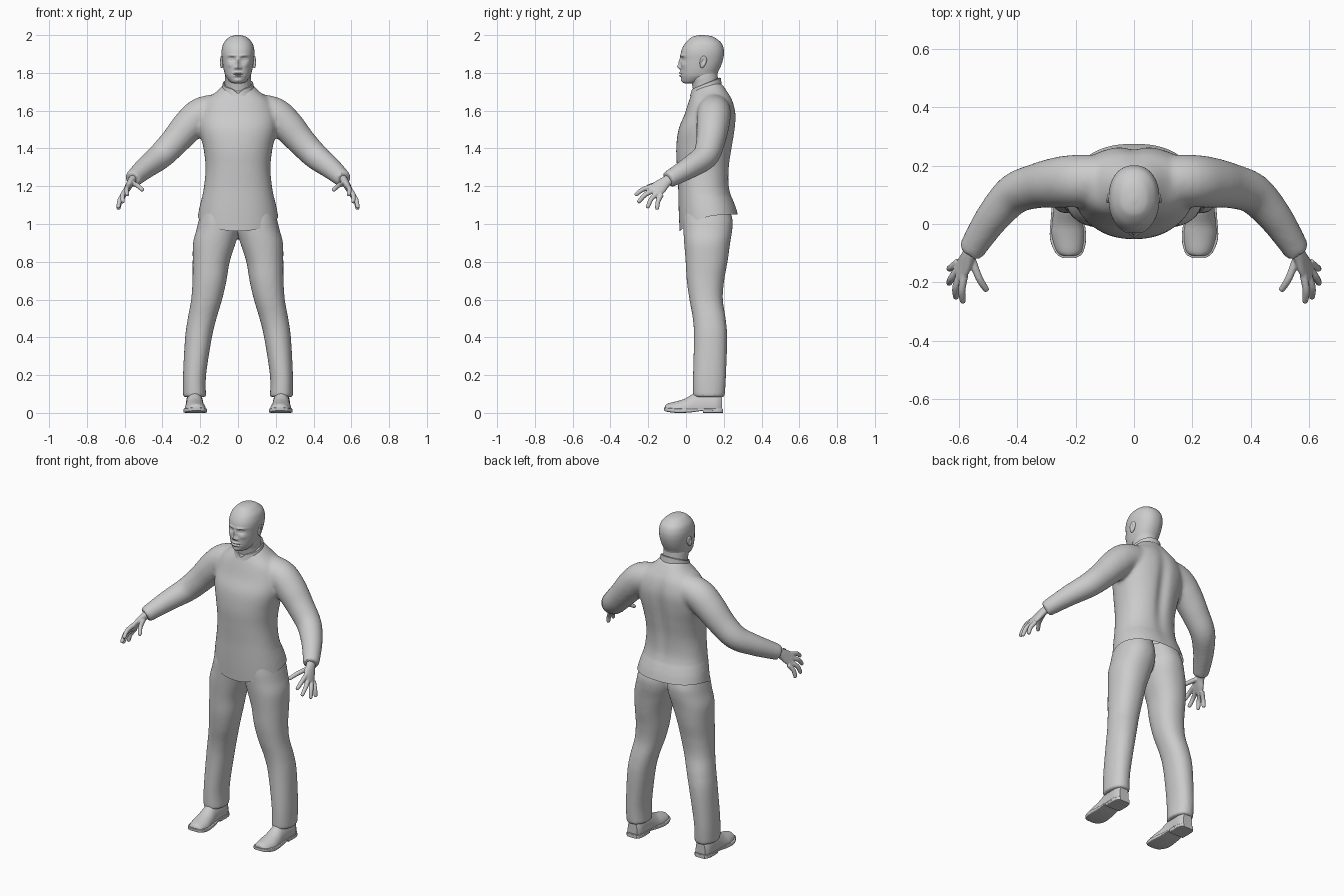
import bpy, bmesh, math
from mathutils import Vector, Matrix

if "Cube" in bpy.data.objects:
    bpy.data.objects.remove(bpy.data.objects["Cube"])

grey = bpy.data.materials.new("light grey")
grey.use_nodes = True
grey.diffuse_color = (0.6, 0.6, 0.6, 1)
grey.node_tree.nodes["Principled BSDF"].inputs["Base Color"].default_value = (0.6, 0.6, 0.6, 1)
parts = []


def spline(rows, steps):
    """Catmull-Rom interpolation through rows of equal length."""
    out = []
    for i in range(len(rows) - 1):
        p = [rows[max(i - 1, 0)], rows[i], rows[i + 1], rows[min(i + 2, len(rows) - 1)]]
        for k in range(steps):
            t = k / steps
            out.append([b + t / 2 * (c - a + t * (2 * a - 5 * b + 4 * c - d + t * (3 * (b - c) + d - a)))
                        for a, b, c, d in zip(*p)])
    return out + [list(rows[-1])]


def loft(bm, rings, seg=40, power=2.0):
    """Skin superellipse rings given as (centre, half axis, half axis)."""
    loops = []
    for c, u, v in rings:
        loop = []
        for k in range(seg):
            a = math.tau * k / seg
            s, t = math.cos(a), math.sin(a)
            s = math.copysign(abs(s) ** (2 / power), s)
            t = math.copysign(abs(t) ** (2 / power), t)
            loop.append(bm.verts.new(c + u * s + v * t))
        loops.append(loop)
    for a, b in zip(loops, loops[1:]):
        for k in range(seg):
            j = (k + 1) % seg
            bm.faces.new((a[k], a[j], b[j], b[k]))
    bm.faces.new(loops[0][::-1])
    bm.faces.new(loops[-1])


def stack(bm, rows, side=1, steps=6, **kw):
    """Level rings: height, centre x, half width, front y, back y."""
    loft(bm, [(Vector((side * x, (f + b) / 2, z)), Vector((w, 0, 0)), Vector((0, (b - f) / 2, 0)))
              for z, x, w, f, b in spline(rows, steps)], **kw)


def along_y(bm, rows, side, steps, **kw):
    """Upright rings: y, centre x, half width, bottom z, top z."""
    loft(bm, [(Vector((side * x, y, (lo + hi) / 2)), Vector((w, 0, 0)), Vector((0, 0, (hi - lo) / 2)))
              for y, x, w, lo, hi in spline(rows, steps)], **kw)


def tube(bm, rows, side=1, steps=5, seg=24):
    """Round limb through x, y, z, radius."""
    pts = spline(rows, steps)
    rings = []
    for i, p in enumerate(pts):
        a, b = pts[max(i - 1, 0)], pts[min(i + 1, len(pts) - 1)]
        flip = Vector((side, 1, 1))
        t = ((Vector(b[:3]) - Vector(a[:3])) * flip).normalized()
        u = t.cross(Vector((0, 0, 1))).normalized()
        rings.append((Vector(p[:3]) * flip, u * p[3], t.cross(u) * p[3]))
    loft(bm, rings, seg)


def finish(name, bm, voxel=0, smooth=4):
    """Make the object; a voxel size fuses the overlapping pieces."""
    bmesh.ops.recalc_face_normals(bm, faces=bm.faces)
    mesh = bpy.data.meshes.new(name)
    bm.to_mesh(mesh)
    bm.free()
    ob = bpy.data.objects.new(name, mesh)
    bpy.context.collection.objects.link(ob)
    if voxel:
        mod = ob.modifiers.new("fuse", 'REMESH')
        mod.mode, mod.voxel_size = 'VOXEL', voxel
        mod = ob.modifiers.new("soften", 'SMOOTH')
        mod.factor, mod.iterations = 0.5, smooth
        fused = bpy.data.meshes.new_from_object(ob.evaluated_get(bpy.context.evaluated_depsgraph_get()))
        ob.modifiers.clear()
        ob.data = fused
    ob.data.materials.clear()
    ob.data.materials.append(grey)
    parts.append(ob)
    return ob


def bell(x, s):
    return math.exp(-(x / s) ** 2)


# Jacket: torso and both sleeves fused
bm = bmesh.new()
stack(bm, [(.94, 0, .22, -.03, .285), (1.05, 0, .207, -.037, .267), (1.12, 0, .195, -.04, .25),
           (1.2, 0, .18, -.042, .23), (1.3, 0, .172, -.048, .232), (1.4, 0, .183, -.052, .247),
           (1.5, 0, .205, -.04, .262), (1.58, 0, .205, -.008, .266), (1.65, 0, .175, .015, .25),
           (1.7, 0, .115, .035, .222), (1.745, 0, .07, .07, .19)], power=2.25)
for s in (1, -1):
    tube(bm, [(.09, .15, 1.605, .085), (.19, .148, 1.582, .09), (.262, .142, 1.52, .087),
              (.335, .13, 1.437, .077), (.41, .103, 1.36, .07), (.48, .028, 1.305, .06),
              (.53, -.045, 1.262, .051), (.56, -.095, 1.234, .045)], s)
jacket = finish("jacket", bm, .01, 8)
bm = bmesh.new()
bm.from_mesh(jacket.data)
bmesh.ops.bisect_plane(bm, geom=bm.verts[:] + bm.edges[:] + bm.faces[:], plane_co=(0, 0, 1.0),
                       plane_no=(0, 0, 1), clear_inner=True)
for v in bm.verts:
    # curved hem, spine groove
    hem = 0.05 - 0.085 * max(0, (.27 - v.co.y) / .3) ** 3
    v.co.z += hem * max(0, 1 - (v.co.z - 1) / .15)
    if v.co.y > .17:
        v.co.y -= .017 * bell(v.co.x, .035) * bell(v.co.z - 1.42, .22)
bm.to_mesh(jacket.data)
bm.free()

# Standing collar, sloping down to the front
bm = bmesh.new()
outer, inner, n = [], [], 64
for grow, dz in ((.012, -.02), (.007, .016), (.001, .018), (-.004, -.02)):
    loop = []
    for k in range(n):
        a = math.tau * k / n
        y = math.sin(a)
        notch = .022 * bell(math.cos(a), .25) if y < 0 and dz > 0 else 0
        loop.append(bm.verts.new(((.074 + grow) * math.cos(a), .105 + (.072 + grow) * y,
                                  1.727 + .03 * y + dz - notch)))
    outer.append(loop)
for a, b in zip(outer, outer[1:]):
    for k in range(n):
        j = (k + 1) % n
        bm.faces.new((a[k], a[j], b[j], b[k]))
finish("collar", bm)

# Trousers: two legs fused at the hips
bm = bmesh.new()
for s in (1, -1):
    stack(bm, [(.083, .23, .061, .037, .205), (.2, .23, .061, .037, .212), (.4, .209, .071, .042, .218),
               (.5, .19, .076, .036, .21), (.6, .166, .082, .018, .195), (.7, .151, .09, .004, .202),
               (.8, .142, .098, -.002, .22), (.9, .125, .113, -.01, .234), (.97, .107, .113, -.014, .245),
               (1.03, .1, .105, -.015, .245), (1.12, .09, .09, -.005, .215)], s, power=2.2)
finish("trousers", bm, .009, 6)

# Shoes: rounded upper on a sole with a heel
for s, side in ((1, "left"), (-1, "right")):
    bm = bmesh.new()
    along_y(bm, [(-.11, .222, .022, -.01, .04), (-.095, .222, .044, -.02, .05), (-.04, .226, .056, -.03, .064),
                 (0, .228, .053, -.04, .078), (.05, .229, .047, -.05, .108), (.1, .23, .046, -.05, .122),
                 (.16, .23, .046, -.05, .122), (.19, .23, .032, -.05, .115)], s, 5)
    for v in bm.verts:
        v.co.z = max(v.co.z, .014)
    finish(side + "_shoe_upper", bm)
    bm = bmesh.new()
    along_y(bm, [(-.116, .222, .022, .012, .028), (-.1, .222, .046, .006, .027), (-.05, .226, .062, 0, .024),
                 (.02, .228, .057, .002, .022), (.08, .23, .051, .01, .022), (.15, .23, .051, .012, .024),
                 (.194, .23, .034, .012, .024)], s, 4, power=7)
    along_y(bm, [(.09, .23, .05, 0, .02), (.15, .23, .051, 0, .02), (.18, .23, .045, 0, .02),
                 (.195, .23, .033, 0, .02)], s, 3, power=7)
    finish(side + "_shoe_sole", bm)

# Hands: palm, four fingers and thumb fused
fingers = [((.581, -.175, 1.2), (.59, -.226, 1.184), (.586, -.27, 1.152)),
           ((.592, -.165, 1.18), (.61, -.214, 1.156), (.61, -.255, 1.113)),
           ((.6, -.15, 1.163), (.624, -.184, 1.132), (.635, -.205, 1.084)),
           ((.602, -.13, 1.155), (.624, -.148, 1.12), (.634, -.154, 1.076)),
           ((.556, -.12, 1.215), (.531, -.185, 1.203), (.503, -.23, 1.178))]
across = Vector((.3, .67, -.67)).normalized()
for s, side in ((1, "left"), (-1, "right")):
    flip = Vector((s, 1, 1))
    bm = bmesh.new()
    thick = Vector((.045, -.08, -.07)).cross(across).normalized()
    palm = [(.545, -.065, 1.25, .03, .024), (.565, -.105, 1.225, .03, .021), (.582, -.14, 1.195, .04, .018),
            (.599, -.17, 1.17, .041, .013), (.604, -.178, 1.164, .03, .006)]
    loft(bm, [(Vector(p[:3]) * flip, across * flip * p[3], thick * flip * p[4]) for p in spline(palm, 5)])
    for a, b, c in fingers:
        a, b, c = Vector(a), Vector(b), Vector(c)
        tube(bm, [(*a, .0135), (*b, .0125), (*b.lerp(c, .85), .0105), (*c, .005)], s, seg=16)
    finish(side + "_hand", bm, .0035, 3)

# Neck
bm = bmesh.new()
stack(bm, [(1.66, 0, .07, .045, .18), (1.74, 0, .068, .032, .172), (1.78, 0, .068, .02, .168),
           (1.84, 0, .06, .03, .165)], power=2.1)
finish("neck", bm)

# Head, with the features raised and sunk by soft bumps: x, z, depth, width, height
bm = bmesh.new()
stack(bm, [(1.745, 0, .02, -.008, .04), (1.752, 0, .04, -.018, .09), (1.78, 0, .064, -.026, .155),
           (1.81, 0, .074, -.028, .172), (1.84, 0, .08, -.028, .186), (1.87, 0, .084, -.028, .196),
           (1.9, 0, .087, -.028, .201), (1.93, 0, .085, -.02, .199), (1.96, 0, .075, -.002, .186),
           (1.985, 0, .052, .024, .155), (1.995, 0, .032, .045, .13), (2.0, 0, .008, .075, .095)],
      steps=12, seg=144, power=2.2)
features = [(0, 1.855, .011, .009, .024), (0, 1.832, .015, .011, .011), (.014, 1.827, .008, .007, .008),
            (.033, 1.873, -.013, .016, .011), (.034, 1.873, .007, .011, .006), (.03, 1.892, .006, .022, .007),
            (0, 1.8, .01, .021, .006), (0, 1.785, .01, .018, .006), (0, 1.793, -.008, .024, .0028),
            (0, 1.76, .006, .02, .01), (.045, 1.842, .005, .016, .014)]
for v in bm.verts:
    if v.co.y < .06:
        x, z = abs(v.co.x), v.co.z
        v.co.y -= sum(d * bell(x - fx, w) * bell(z - fz, h) for fx, fz, d, w, h in features)
finish("head", bm)

# Ears: flattened shells with a hollow
for s, side in ((1, "left"), (-1, "right")):
    bm = bmesh.new()
    bmesh.ops.create_uvsphere(bm, u_segments=32, v_segments=24, radius=1)
    for v in bm.verts:
        if v.co.x > 0:
            v.co.x -= .9 * bell(v.co.y + .15, .5) * bell(v.co.z - .1, .5)
        v.co.y *= 1 + .25 * v.co.z
    bmesh.ops.transform(bm, verts=bm.verts, matrix=Matrix.Translation((s * .086, .09, 1.857))
                        @ Matrix.Scale(s, 4, (1, 0, 0)) @ Matrix.Rotation(math.radians(-14), 4, 'X')
                        @ Matrix.Rotation(math.radians(18), 4, 'Z') @ Matrix.Diagonal((.011, .018, .033, 1)))
    finish(side + "_ear", bm)

# Smooth shading with sharp rims
bpy.ops.object.select_all(action='DESELECT')
for ob in parts:
    ob.select_set(True)
bpy.context.view_layer.objects.active = parts[0]
bpy.ops.object.shade_smooth_by_angle(angle=math.radians(45))
